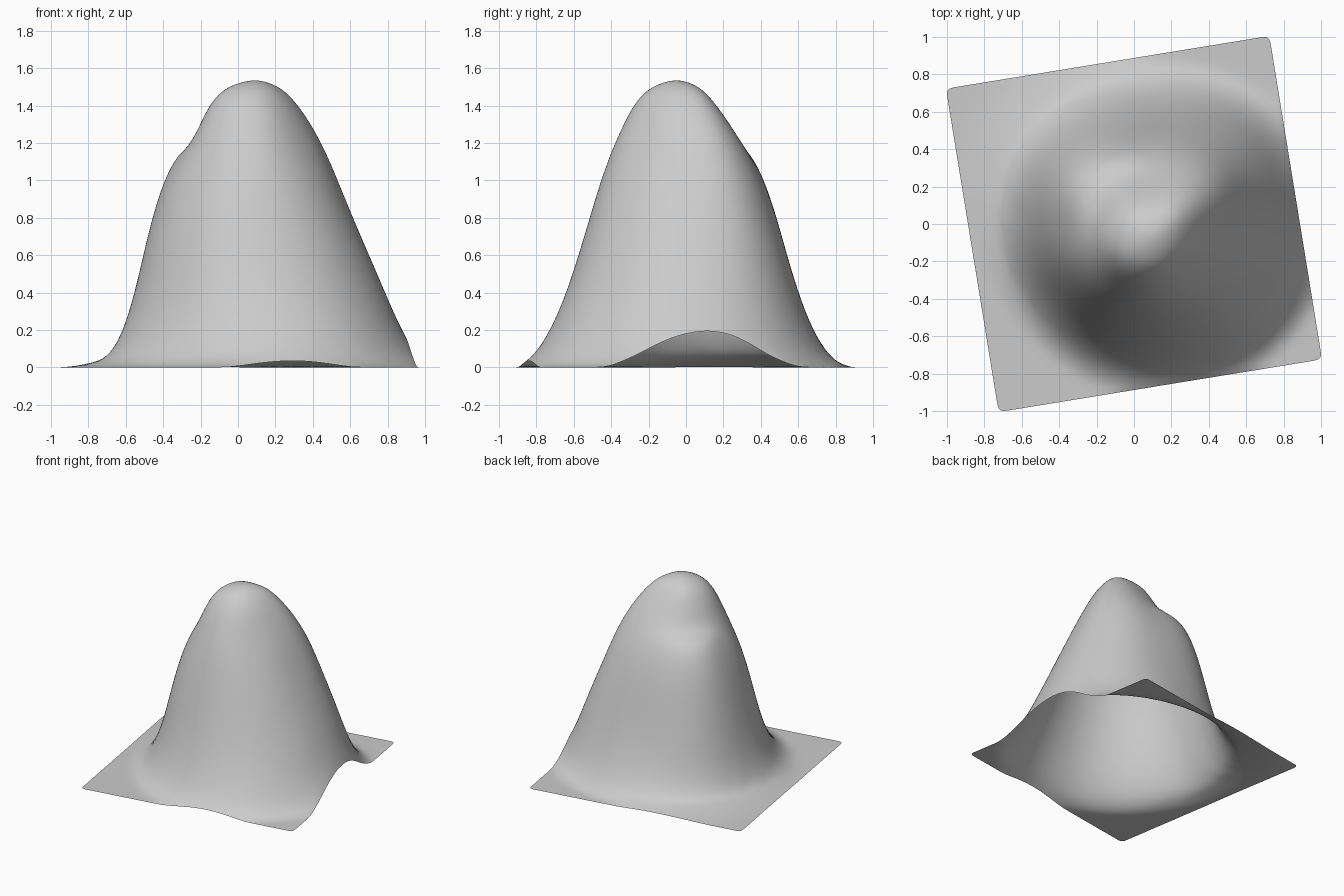
import bpy, bmesh, math
from mathutils import Matrix

if "Cube" in bpy.data.objects:
    bpy.data.objects.remove(bpy.data.objects["Cube"])

# Hill contour radii around the peak: one row per compass direction (degrees),
# one column per height level
PEAK = (0.1, -0.05)
LEVELS = [0, .05, .2, .4, .6, .8, 1.0, 1.14, 1.22, 1.4, 1.495, 1.54]
RADII = {
    0:   [.98, .89, .775, .685, .595, .505, .415, .355, .315, .21, .12, 0],
    40:  [.97, .88, .79, .72, .65, .575, .50, .435, .39, .26, .155, 0],
    90:  [.93, .83, .73, .65, .59, .535, .465, .39, .33, .21, .125, 0],
    142: [1.22, .86, .755, .70, .655, .61, .55, .475, .33, .235, .155, 0],
    180: [1.00, .80, .71, .645, .60, .55, .48, .40, .34, .255, .165, 0],
    215: [.87, .76, .665, .60, .555, .505, .44, .38, .345, .265, .17, 0],
    270: [.88, .78, .675, .59, .525, .465, .405, .355, .32, .23, .14, 0],
    320: [.93, .84, .74, .64, .555, .475, .39, .325, .285, .20, .115, 0],
}
DIRS = list(RADII)


def radii_at(angle):
    """Smooth periodic curve through the contour rows."""
    n = len(DIRS)
    i = max(k for k in range(n) if DIRS[k] <= angle)
    d = [DIRS[(i + k) % n] + 360 * ((i + k) // n) for k in (-1, 0, 1, 2)]
    rows = [RADII[DIRS[(i + k) % n]] for k in (-1, 0, 1, 2)]
    h = d[2] - d[1]
    t = (angle - d[1]) / h
    out = []
    for p0, p1, p2, p3 in zip(*rows):
        m1 = (p2 - p0) / (d[2] - d[0]) * h
        m2 = (p3 - p1) / (d[3] - d[1]) * h
        out.append(p1 * (1 + 2 * t) * (1 - t) ** 2 + m1 * t * (1 - t) ** 2
                   + p2 * t * t * (3 - 2 * t) + m2 * t * t * (t - 1))
    return out


def monotone(xs, ys, x):
    """Monotone cubic interpolation with flat ends."""
    n = len(xs)
    s = [(ys[i + 1] - ys[i]) / (xs[i + 1] - xs[i]) for i in range(n - 1)]
    m = [0] + [2 * p * q / (p + q) if p * q > 0 else 0 for p, q in zip(s, s[1:])] + [0]
    for i in range(n - 1):
        if x <= xs[i + 1]:
            h = xs[i + 1] - xs[i]
            t = (x - xs[i]) / h
            return (ys[i] * (1 + 2 * t) * (1 - t) ** 2 + m[i] * h * t * (1 - t) ** 2
                    + ys[i + 1] * t * t * (3 - 2 * t) + m[i + 1] * h * t * t * (t - 1))
    return ys[-1]


def height(x, y):
    dx, dy = x - PEAK[0], y - PEAK[1]
    angle = math.degrees(math.atan2(dy, dx)) % 360
    return monotone(radii_at(angle)[::-1], LEVELS[::-1], math.hypot(dx, dy))


# Turned square sheet, raised into the hill
bm = bmesh.new()
bmesh.ops.create_grid(bm, x_segments=30, y_segments=30, size=0.876,
                      matrix=Matrix.Rotation(math.radians(9.25), 4, 'Z'))
for v in bm.verts:
    v.co.z = height(v.co.x, v.co.y)
for f in bm.faces:
    f.smooth = True
mesh = bpy.data.meshes.new("hill")
bm.to_mesh(mesh)
bm.free()
hill = bpy.data.objects.new("hill", mesh)
bpy.context.collection.objects.link(hill)

# Subdivision smooths the slope and rounds the sheet corners
sub = hill.modifiers.new("smooth", 'SUBSURF')
sub.levels = sub.render_levels = 2

grey = bpy.data.materials.new("light grey")
grey.diffuse_color = (0.6, 0.6, 0.6, 1)
grey.use_nodes = True
grey.node_tree.nodes["Principled BSDF"].inputs["Base Color"].default_value = grey.diffuse_color
mesh.materials.append(grey)
